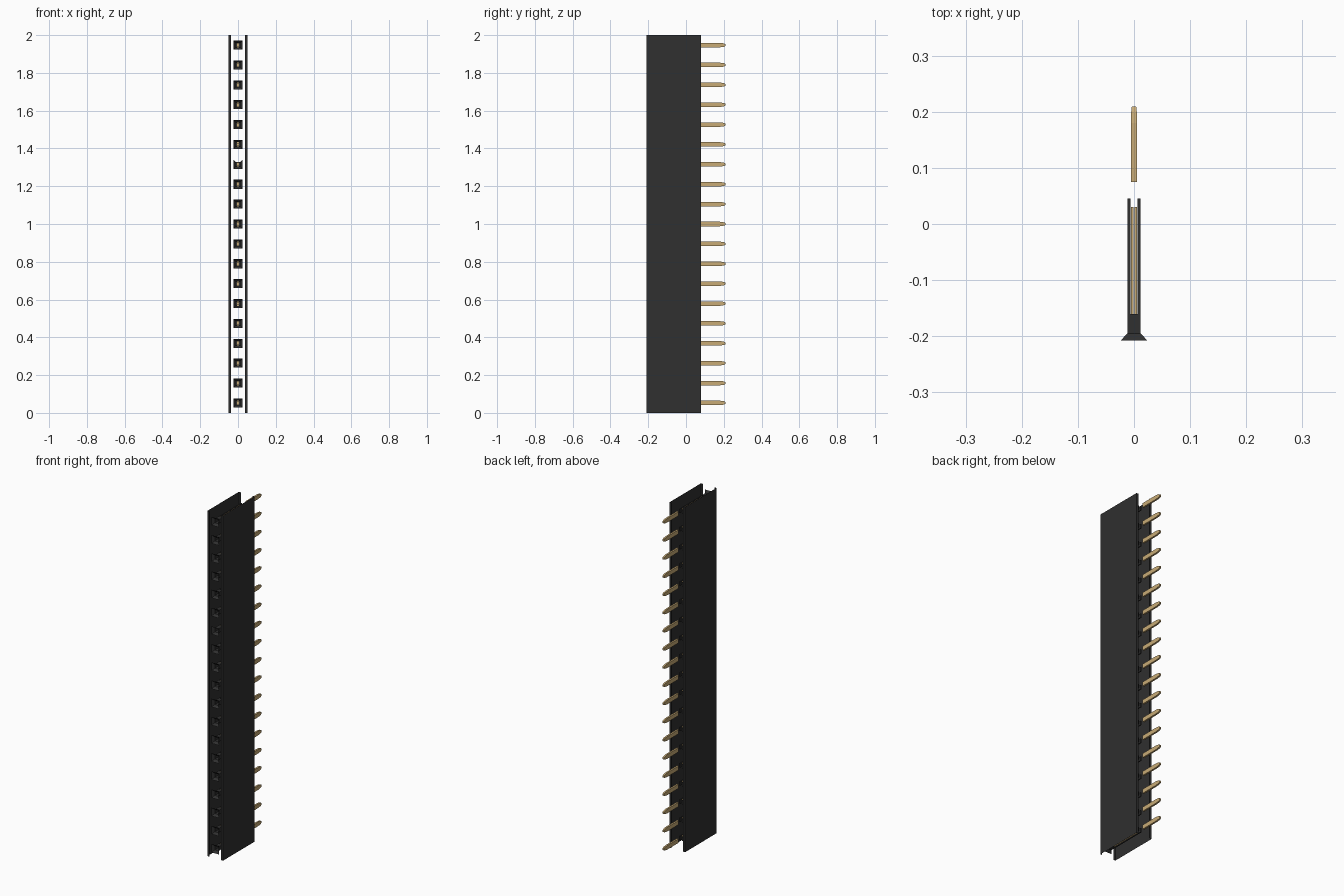
import bpy, bmesh, math

if "Cube" in bpy.data.objects:
    bpy.data.objects.remove(bpy.data.objects["Cube"], do_unlink=True)


def material(name, rgb):
    m = bpy.data.materials.new(name)
    m.use_nodes = True
    m.diffuse_color = (*rgb, 1)
    m.node_tree.nodes["Principled BSDF"].inputs["Base Color"].default_value = (*rgb, 1)
    return m


BLACK = material("black plastic", (0.029, 0.029, 0.029))
GOLD = material("gold metal", (0.58, 0.41, 0.18))

COUNT = 19
PITCH = 2 / COUNT
FRONT, BACK = -0.208, 0.08


def finish(name, bm, mat):
    mesh = bpy.data.meshes.new(name)
    bm.to_mesh(mesh)
    bm.free()
    mesh.materials.append(mat)
    ob = bpy.data.objects.new(name, mesh)
    bpy.context.collection.objects.link(ob)
    return ob


def loft(bm, sections, caps=True, skip=()):
    """Join rectangles (y, x centre, half x, z centre, half z) along y; skip drops sides."""
    rings = [[bm.verts.new((cx + sx * hx, y, cz + sz * hz))
              for sx, sz in ((-1, -1), (1, -1), (1, 1), (-1, 1))]
             for y, cx, hx, cz, hz in sections]
    for a, b in zip(rings, rings[1:]):
        for i in range(4):          # 0 bottom, 1 +x side, 2 top, 3 -x side
            if i not in skip:
                j = (i + 1) % 4
                bm.faces.new((a[i], a[j], b[j], b[i]))
    if caps:
        bm.faces.new(rings[0])
        bm.faces.new(rings[-1][::-1])


# Thin side walls with narrow lips along the front and back edges
for side, label in ((1, "left"), (-1, "right")):
    bm = bmesh.new()
    path = ((0.037, FRONT), (0.05, FRONT), (0.05, BACK), (0.037, BACK))
    cols = [[bm.verts.new((side * x, y, z)) for z in (0, 2)] for x, y in path]
    for a, b in zip(cols, cols[1:]):
        f = (a[0], b[0], b[1], a[1])
        bm.faces.new(f if side > 0 else f[::-1])
    finish(label + "_wall", bm, BLACK)

for i in range(COUNT):
    z = (i + 0.5) * PITCH

    # Flared socket mouth; one is open on its upper side
    bm = bmesh.new()
    loft(bm, [(FRONT, 0, 0.024, z, 0.024), (-0.195, 0, 0.012, z, 0.012)],
         caps=False, skip=(2,) if i == 12 else ())
    # Closed neck, then two rails either side of the contact
    loft(bm, [(-0.195, 0, 0.012, z, 0.012), (-0.16, 0, 0.012, z, 0.012)], caps=False)
    for s in (-1, 1):
        loft(bm, [(-0.16, s * 0.009, 0.003, z, 0.012),
                  (0.045, s * 0.009, 0.003, z, 0.012)])
    finish(f"socket_{i + 1}", bm, BLACK)

    # Pair of spring contacts inside the socket
    bm = bmesh.new()
    for s in (-1, 1):
        loft(bm, [(-0.16, s * 0.0032, 0.002, z, 0.009),
                  (0.03, s * 0.0032, 0.002, z, 0.009)])
    finish(f"contact_{i + 1}", bm, GOLD)

    # Flat pin with a rounded, tapering tip
    bm = bmesh.new()
    loft(bm, [(0.075, 0, 0.005, z, 0.012), (0.18, 0, 0.005, z, 0.012),
              (0.2, 0, 0.005, z, 0.009), (0.209, 0, 0.004, z, 0.005)])
    finish(f"pin_{i + 1}", bm, GOLD)
